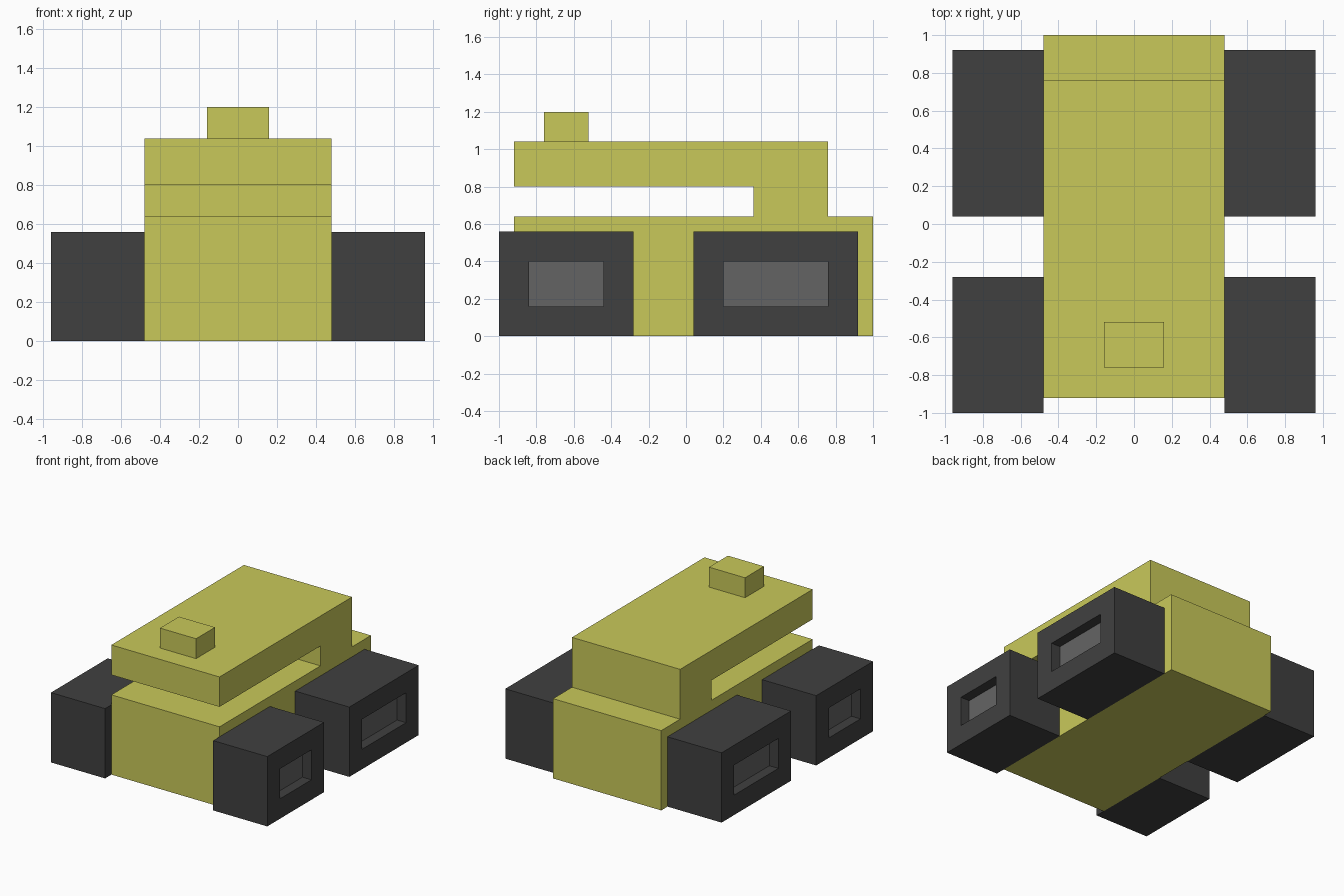
import bpy, bmesh
from mathutils import Vector

if "Cube" in bpy.data.objects:
    bpy.data.objects.remove(bpy.data.objects["Cube"])


def material(name, rgb):
    m = bpy.data.materials.new(name)
    m.diffuse_color = (*rgb, 1)
    m.use_nodes = True
    m.node_tree.nodes["Principled BSDF"].inputs["Base Color"].default_value = m.diffuse_color
    return m


YELLOW = material("olive yellow", (0.584, 0.584, 0.102))
DARK = material("dark grey", (0.051, 0.051, 0.051))
GREY = material("hub grey", (0.127, 0.127, 0.127))


def finish(bm, name, *mats):
    bmesh.ops.recalc_face_normals(bm, faces=bm.faces)
    mesh = bpy.data.meshes.new(name)
    bm.to_mesh(mesh)
    bm.free()
    for m in mats:
        mesh.materials.append(m)
    obj = bpy.data.objects.new(name, mesh)
    bpy.context.collection.objects.link(obj)


def box_bmesh(lo, hi):
    bm = bmesh.new()
    bmesh.ops.create_cube(bm, size=1)
    lo, hi = Vector(lo), Vector(hi)
    for v in bm.verts:
        v.co = (lo + hi) / 2 + v.co * (hi - lo)
    return bm


# Body: side profile (y, z) with the open window slot, extruded across x
profile = [(-0.92, 0), (1, 0), (1, 0.64), (0.76, 0.64), (0.76, 1.04),
           (-0.92, 1.04), (-0.92, 0.8), (0.36, 0.8), (0.36, 0.64), (-0.92, 0.64)]
bm = bmesh.new()
side = bm.faces.new([bm.verts.new((-0.48, y, z)) for y, z in profile])
ext = bmesh.ops.extrude_face_region(bm, geom=[side], use_keep_orig=True)
new_verts = [g for g in ext["geom"] if isinstance(g, bmesh.types.BMVert)]
bmesh.ops.translate(bm, verts=new_verts, vec=(0.96, 0, 0))
finish(bm, "body", YELLOW)

# Roof light
finish(box_bmesh((-0.16, -0.76, 1.04), (0.16, -0.52, 1.2)), "roof_light", YELLOW)


# Wheels: blocks with a recessed grey hub on the outer face
def wheel(name, sign, y0, y1):
    xs = sorted((0.48 * sign, 0.96 * sign))
    bm = box_bmesh((xs[0], y0, 0), (xs[1], y1, 0.56))
    bm.normal_update()
    outer = max(bm.faces, key=lambda f: f.calc_center_median().x * sign)
    bmesh.ops.inset_region(bm, faces=[outer], thickness=0.16, use_even_offset=True)
    hub = bmesh.ops.extrude_discrete_faces(bm, faces=[outer])["faces"][0]
    bmesh.ops.translate(bm, verts=hub.verts, vec=(-0.08 * sign, 0, 0))
    hub.material_index = 1
    finish(bm, name, DARK, GREY)


for side_name, sign in (("left", -1), ("right", 1)):
    wheel("front_wheel_" + side_name, sign, -1, -0.28)
    wheel("rear_wheel_" + side_name, sign, 0.04, 0.92)
